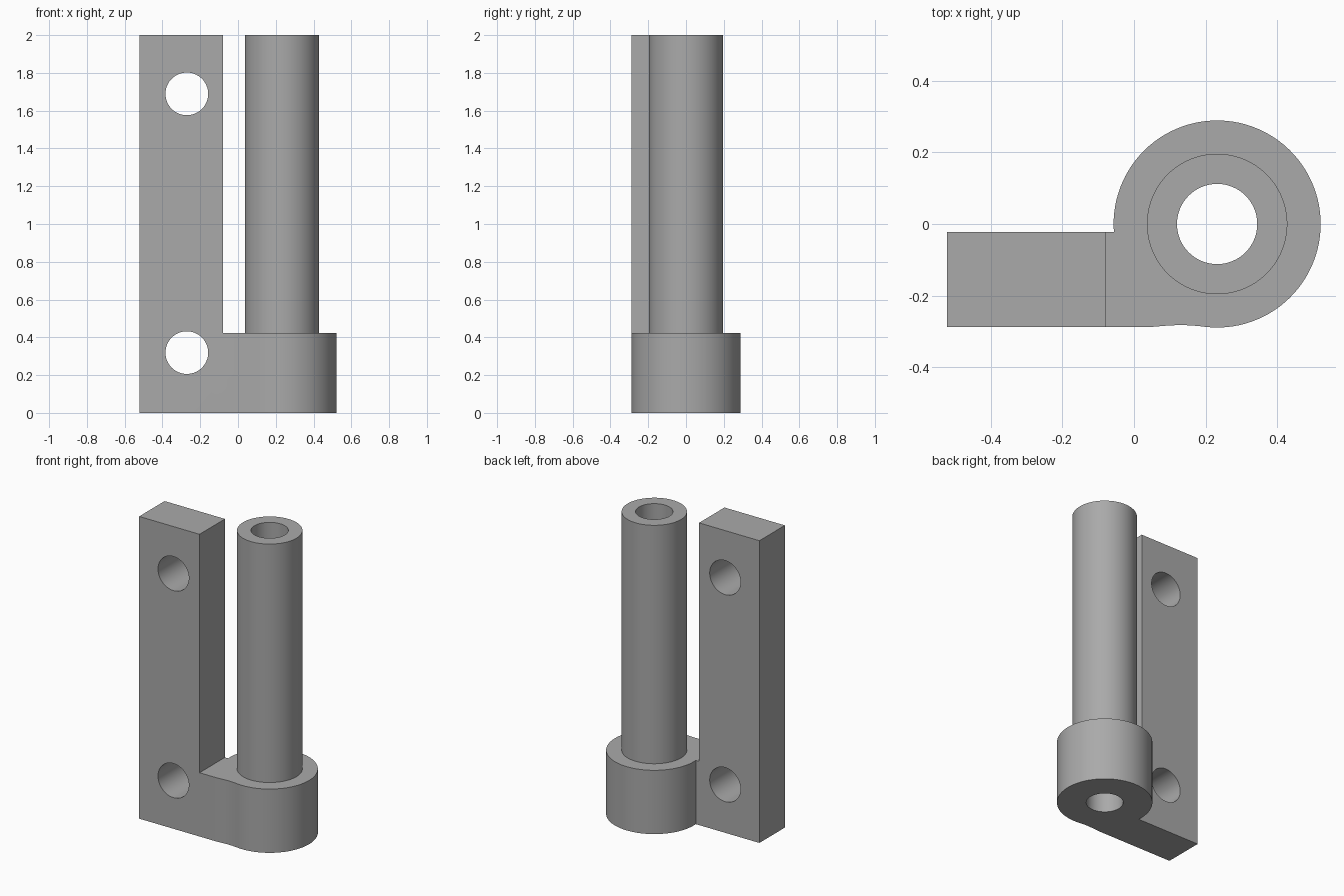
import bpy, bmesh, math

if "Cube" in bpy.data.objects:
    bpy.data.objects.remove(bpy.data.objects["Cube"])

CX, R_FOOT, R_TUBE, R_BORE = 0.232, 0.289, 0.196, 0.112
X0, X1, Y0, Y1 = -0.522, -0.08, -0.288, -0.022
FOOT_H, HEIGHT = 0.422, 2.0

steel = bpy.data.materials.new("steel grey")
steel.diffuse_color = (0.40, 0.40, 0.40, 1)
steel.use_nodes = True
steel.node_tree.nodes["Principled BSDF"].inputs["Base Color"].default_value = steel.diffuse_color


def cylinder(name, radius, depth, loc, rot=(0, 0, 0), verts=96):
    bpy.ops.mesh.primitive_cylinder_add(vertices=verts, radius=radius, depth=depth,
                                        location=loc, rotation=rot)
    ob = bpy.context.object
    ob.name = name
    ob.data.materials.append(steel)
    return ob


def combine(body, other, operation):
    mod = body.modifiers.new(other.name, 'BOOLEAN')
    mod.operation, mod.object, mod.solver = operation, other, 'EXACT'
    bpy.context.view_layer.objects.active = body
    bpy.ops.object.modifier_apply(modifier=mod.name)
    bpy.data.objects.remove(other, do_unlink=True)


# Foot outline: round boss blending into the flat plate
start = math.pi - math.asin(Y1 / R_FOOT)
end = math.radians(-99)
N = 80
outline = [(X1, Y0), (X1, Y1)]
for i in range(N + 1):
    a = start + (end - start) * i / N
    outline.append((CX + R_FOOT * math.cos(a), R_FOOT * math.sin(a)))
outline += [(0.16, -0.283), (0.13, -0.282), (0.10, -0.283), (0.07, -0.2855), (0.04, Y0)]

bm = bmesh.new()
pts = [bm.verts.new((x, y, 0)) for x, y in outline]
corner = [bm.verts.new((X0, y, 0)) for y in (Y0, Y1)]
bm.faces.new(pts)
plate_face = bm.faces.new([corner[0], corner[1], pts[1], pts[0]])

# Raise the whole foot, then the plate part to full height
up = bmesh.ops.extrude_face_region(bm, geom=bm.faces[:], use_keep_orig=True)
for v in [g for g in up['geom'] if isinstance(g, bmesh.types.BMVert)]:
    v.co.z = FOOT_H
top = [f for f in bm.faces if all(v.co.z > 0.1 for v in f.verts)
       and f.calc_center_median().x < X1]
up = bmesh.ops.extrude_face_region(bm, geom=top)
for v in [g for g in up['geom'] if isinstance(g, bmesh.types.BMVert)]:
    v.co.z = HEIGHT
bmesh.ops.recalc_face_normals(bm, faces=bm.faces[:])
bmesh.ops.dissolve_limit(bm, angle_limit=math.radians(0.3),
                         verts=bm.verts[:], edges=bm.edges[:])
mesh = bpy.data.meshes.new("hinge_bracket")
bm.to_mesh(mesh)
bm.free()
mesh.materials.append(steel)
body = bpy.data.objects.new("hinge_bracket", mesh)
bpy.context.collection.objects.link(body)

# Upright tube with a bore through tube and foot
combine(body, cylinder("tube", R_TUBE, HEIGHT - 0.2, (CX, 0, 0.2 + (HEIGHT - 0.2) / 2)), 'UNION')
combine(body, cylinder("bore", R_BORE, 3, (CX, 0, 1), verts=64), 'DIFFERENCE')

# Screw holes through the plate
for z in (0.319, 1.689):
    combine(body, cylinder("screw_hole", 0.113, 1, (-0.271, -0.15, z),
                           (math.pi / 2, 0, 0), 64), 'DIFFERENCE')

bpy.ops.object.select_all(action='DESELECT')
body.select_set(True)
bpy.context.view_layer.objects.active = body
bpy.ops.object.shade_smooth_by_angle(angle=math.radians(30))
